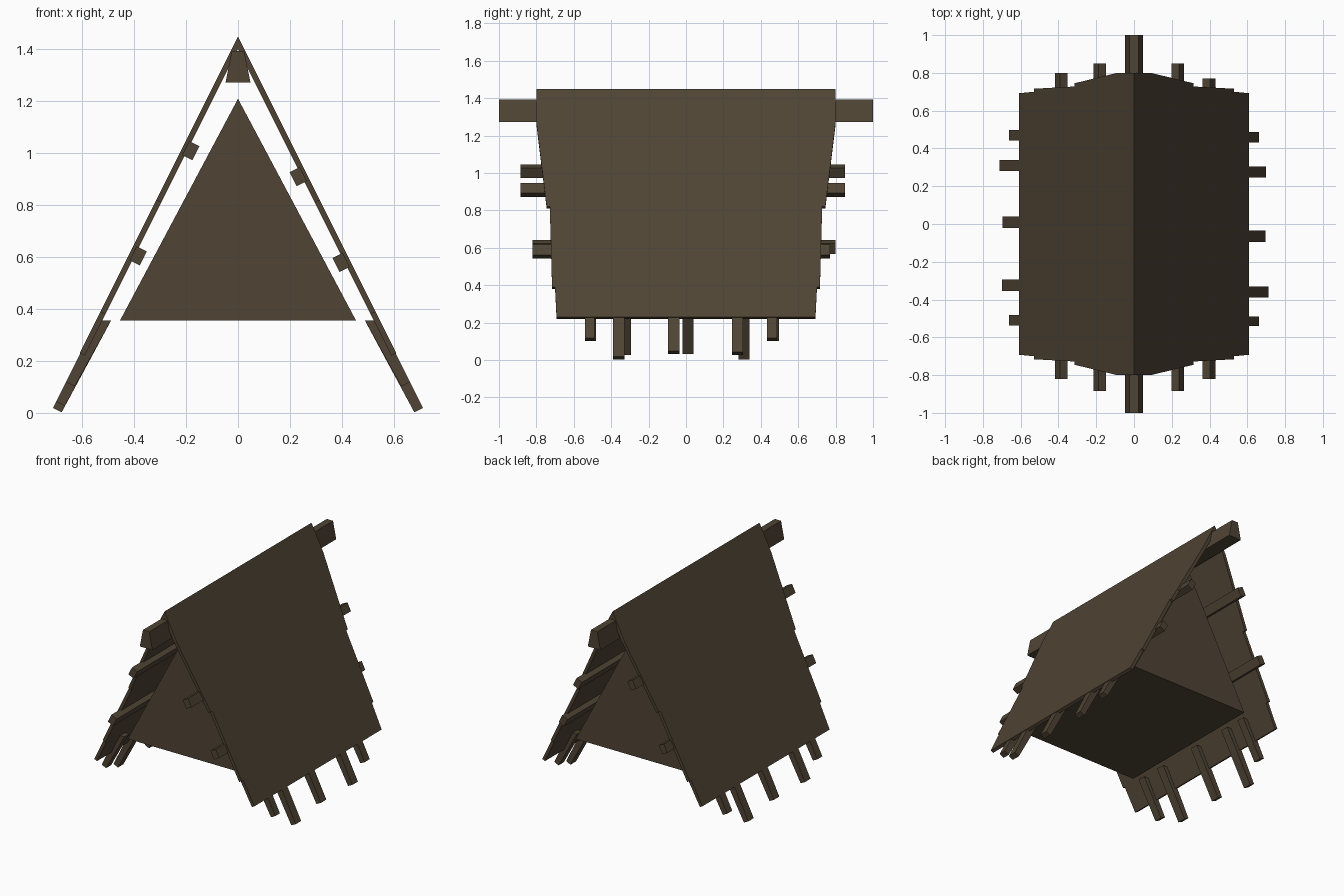
import bpy, bmesh
from mathutils import Vector

if "Cube" in bpy.data.objects:
    bpy.data.objects.remove(bpy.data.objects["Cube"])

wood = bpy.data.materials.new("dark brown wood")
wood.diffuse_color = (0.08, 0.058, 0.035, 1)
wood.use_nodes = True
wood.node_tree.nodes["Principled BSDF"].inputs["Base Color"].default_value = wood.diffuse_color

APEX = 1.45
COS, SIN = 0.447, 0.894   # roof pitch


def slope(side, z, t=0.0):
    """Point (x, z) on the roof line at height z, moved inward by t."""
    x = (APEX - z) / 2
    return (side * (x - t * SIN), z - t * COS)


def loft(name, ring_a, ring_b):
    """Closed solid between two matching rings of points."""
    bm = bmesh.new()
    a = [bm.verts.new(p) for p in ring_a]
    b = [bm.verts.new(p) for p in ring_b]
    n = len(a)
    bm.faces.new(a)
    bm.faces.new(b[::-1])
    for i in range(n):
        j = (i + 1) % n
        bm.faces.new((a[i], b[i], b[j], a[j]))
    bmesh.ops.recalc_face_normals(bm, faces=bm.faces)
    me = bpy.data.meshes.new(name)
    bm.to_mesh(me)
    bm.free()
    me.materials.append(wood)
    ob = bpy.data.objects.new(name, me)
    bpy.context.collection.objects.link(ob)
    return ob


def along_y(name, profile, y0, y1):
    return loft(name, [(x, y0, z) for x, z in profile],
                [(x, y1, z) for x, z in profile])


# closed triangular gable body between the roof panels
along_y("gable_body", [(-0.455, 0.355), (0.455, 0.355), (0, 1.21)], -0.55, 0.55)

# ridge beam
along_y("ridge_beam", [(-0.048, 1.273), (0.048, 1.273), (0.024, 1.393), (-0.024, 1.393)], -1, 1)

# roof courses: (height, half length) down each stepped course
courses = [[(1.45, 0.80), (1.27, 0.80), (0.82, 0.745)],
           [(0.82, 0.728), (0.39, 0.716)],
           [(0.39, 0.70), (0.23, 0.692)]]
for side, label in ((-1, "left"), (1, "right")):
    for k, rows in enumerate(courses):
        outline = [(z, -y) for z, y in rows] + [(z, y) for z, y in reversed(rows)]
        rings = []
        for t in (0.0, 0.022):
            ring = []
            for z, y in outline:
                x, zz = slope(side, z, t)
                if t and z == APEX:          # mitre at the ridge
                    x, zz = 0, APEX - t / COS
                ring.append(Vector((x, y, zz)))
            rings.append(ring)
        loft(f"{label}_roof_course_{k + 1}", *rings)

# purlins under the roof: side, centre height on roof line, y range
for i, (side, z, y0, y1) in enumerate([(-1, 1.025, -0.885, 0.85), (1, 0.925, -0.885, 0.85),
                                       (-1, 0.62, -0.82, 0.80), (1, 0.595, -0.82, 0.77)]):
    h = 0.027
    prof = [slope(side, z + h, 0.012), slope(side, z - h, 0.012),
            slope(side, z - h, 0.056), slope(side, z + h, 0.056)]
    along_y(f"purlin_{i + 1}", prof, y0, y1)

# rafter tails, cut level at the top: y centre, outer foot height, width
tails = {1: [(0.46, 0.12, 0.055), (0.275, 0.045, 0.06), (-0.065, 0.05, 0.06),
             (-0.36, 0.02, 0.06), (-0.515, 0.12, 0.05)],
         -1: [(0.47, 0.12, 0.055), (0.31, 0.02, 0.06), (0.01, 0.05, 0.06),
              (-0.325, 0.045, 0.06), (-0.51, 0.12, 0.055)]}
for side, label in ((-1, "left"), (1, "right")):
    for k, (y, z, w) in enumerate(tails[side]):
        top = 0.355
        prof = [slope(side, z, 0.003), slope(side, z, 0.04),
                (side * 0.489, top), (side * 0.544, top)]
        along_y(f"{label}_rafter_tail_{k + 1}", prof, y - w / 2, y + w / 2)
